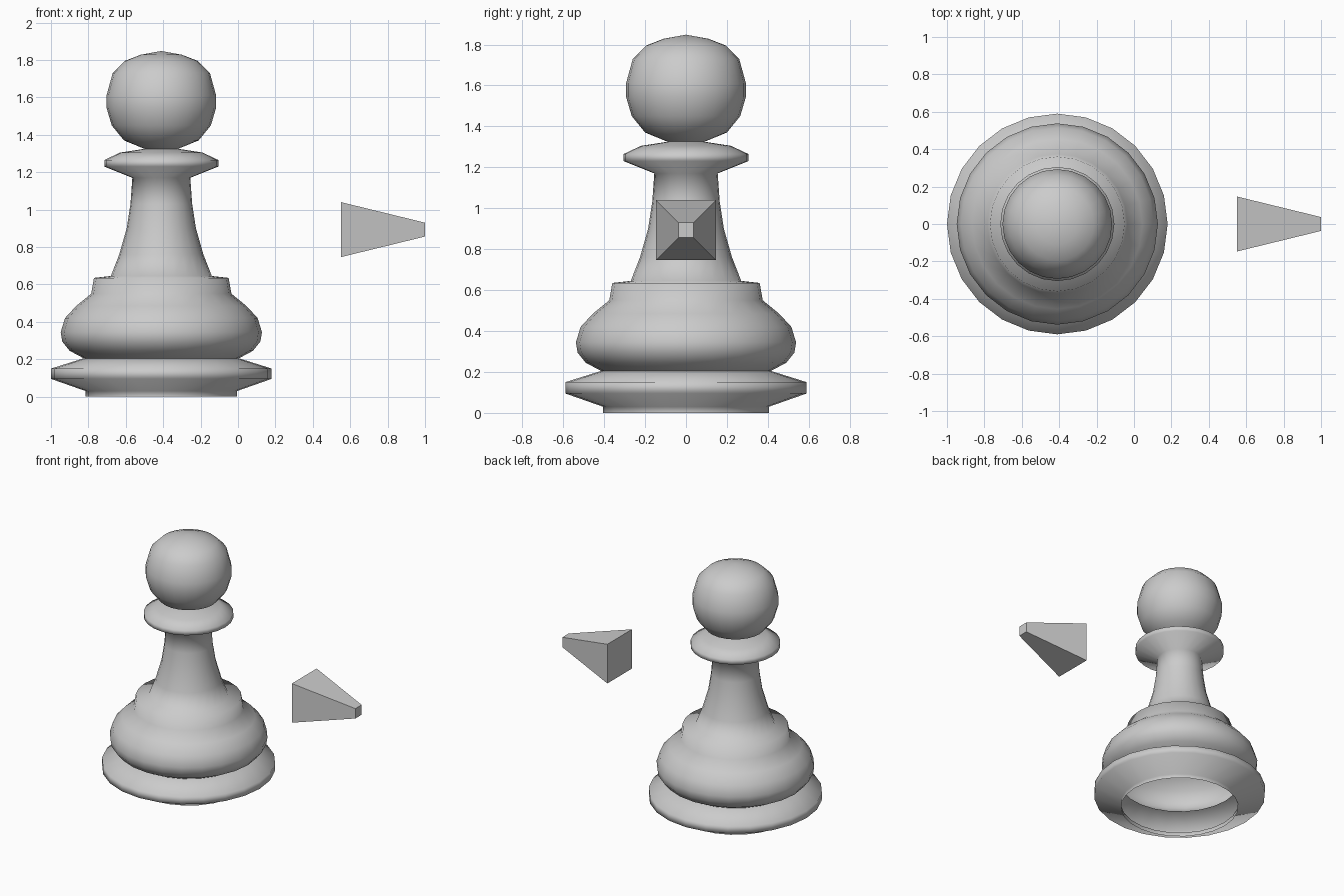
import bpy, bmesh, math
from mathutils import Vector

cube = bpy.data.objects.get("Cube")
if cube:
    bpy.data.objects.remove(cube, do_unlink=True)

SIDES = 24
AXIS_X = -0.41

grey = bpy.data.materials.new("plain grey")
grey.use_nodes = True
COLOUR = (0.6, 0.6, 0.6, 1)
grey.diffuse_color = COLOUR
grey.node_tree.nodes["Principled BSDF"].inputs["Base Color"].default_value = COLOUR


def make_object(name, bm, location):
    mesh = bpy.data.meshes.new(name)
    bm.to_mesh(mesh)
    bm.free()
    mesh.materials.append(grey)
    obj = bpy.data.objects.new(name, mesh)
    obj.location = location
    bpy.context.collection.objects.link(obj)
    return obj


def lathe(name, profile, smooth_angle):
    """Turn a (radius, height) profile, listed upwards, round the z axis."""
    bm = bmesh.new()
    verts = [bm.verts.new((r, 0, z)) for r, z in profile]
    edges = [bm.edges.new(pair) for pair in zip(verts, verts[1:])]
    bmesh.ops.spin(bm, geom=verts + edges, cent=(0, 0, 0), axis=(0, 0, 1),
                   angle=math.tau, steps=SIDES, use_duplicate=False)
    bmesh.ops.remove_doubles(bm, verts=bm.verts, dist=0.0005)
    # Faces look away from a point on the axis at their own height
    bmesh.ops.recalc_face_normals(bm, faces=bm.faces)
    side = max(bm.faces, key=lambda f: f.calc_center_median().xy.length)
    if side.normal.dot(Vector((*side.calc_center_median().xy, 0))) < 0:
        bmesh.ops.reverse_faces(bm, faces=bm.faces)
    obj = make_object(name, bm, (AXIS_X, 0, 0))
    bpy.ops.object.select_all(action="DESELECT")
    obj.select_set(True)
    bpy.context.view_layer.objects.active = obj
    bpy.ops.object.shade_smooth_by_angle(angle=math.radians(smooth_angle))
    return obj


# Hollow turned body: foot, bulge, shoulder, neck, collar and ball head
lathe("pawn_body", [
    (0.405, 0), (0.405, 0.03), (0.59, 0.095), (0.59, 0.15), (0.415, 0.205),
    (0.49, 0.245), (0.53, 0.295), (0.538, 0.345), (0.515, 0.42),
    (0.455, 0.485), (0.375, 0.55), (0.36, 0.635), (0.27, 0.645),
    (0.225, 0.76), (0.185, 0.9), (0.165, 1.03), (0.155, 1.17),
    (0.305, 1.23), (0.305, 1.265), (0.22, 1.305), (0.09, 1.325),
    (0.2, 1.37), (0.265, 1.45), (0.293, 1.545), (0.293, 1.61),
    (0.26, 1.73), (0.195, 1.795), (0.11, 1.828), (0, 1.848),
], 75)

# Tapered block beside the pawn, its narrow end towards +x
bm = bmesh.new()
bmesh.ops.create_cube(bm, size=1)
for v in bm.verts:
    half = 0.037 if v.co.x > 0 else 0.147
    v.co.x *= 0.45
    v.co.y = math.copysign(half, v.co.y)
    v.co.z = math.copysign(half, v.co.z)
make_object("tapered_block", bm, (0.775, 0, 0.893))
